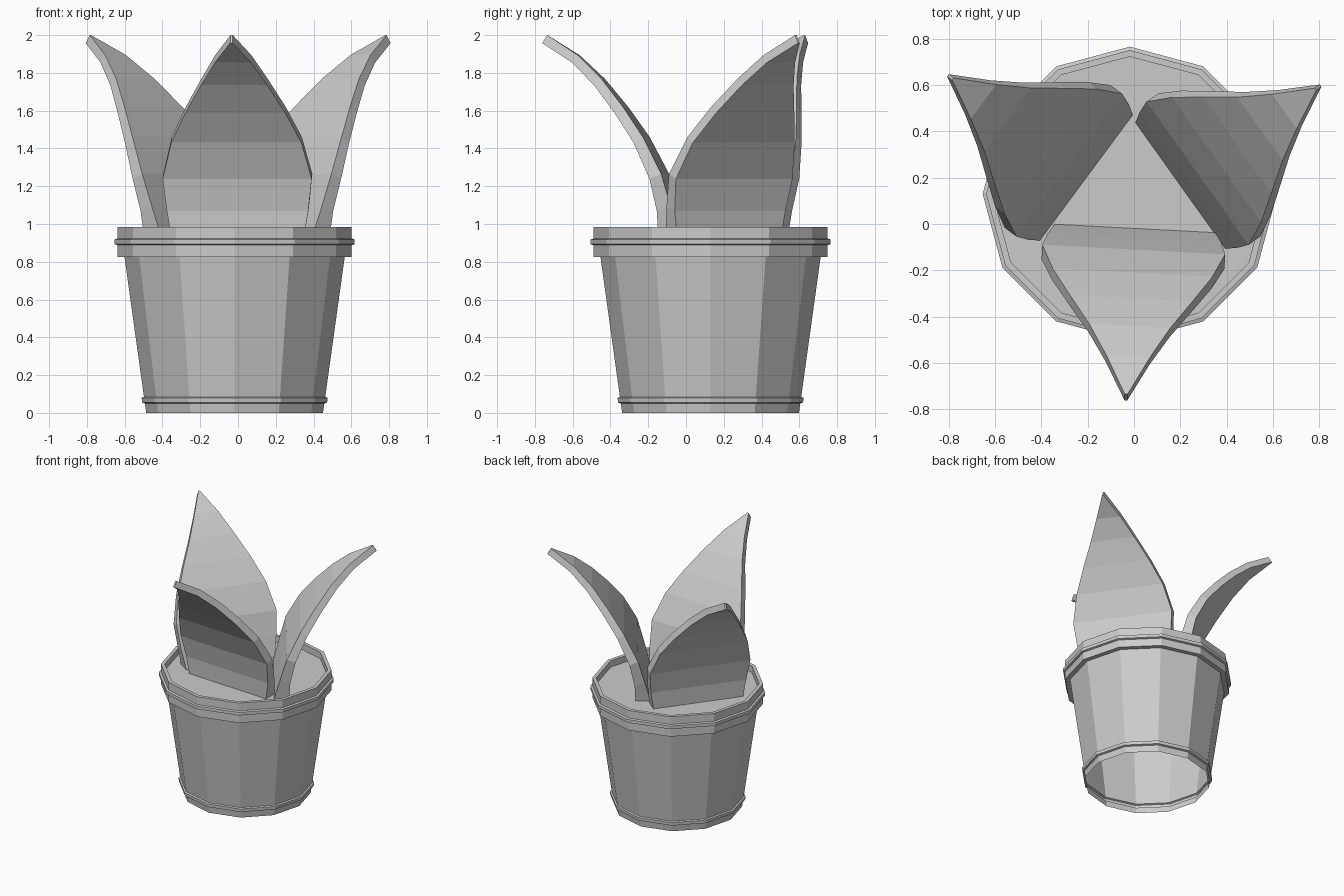
import bpy, bmesh, math
from mathutils import Vector

if "Cube" in bpy.data.objects:
    bpy.data.objects.remove(bpy.data.objects["Cube"], do_unlink=True)

# Single grey clay colour
clay = bpy.data.materials.new("clay_grey")
clay.use_nodes = True
grey = (0.6, 0.6, 0.6, 1)
clay.diffuse_color = grey
clay.node_tree.nodes["Principled BSDF"].inputs["Base Color"].default_value = grey

SIDES = 12
CENTER = Vector((-0.018, 0.13, 0))


def finish(name, bm, recalc=True):
    if recalc:
        bmesh.ops.recalc_face_normals(bm, faces=bm.faces)
    mesh = bpy.data.meshes.new(name)
    bm.to_mesh(mesh)
    bm.free()
    mesh.materials.append(clay)
    obj = bpy.data.objects.new(name, mesh)
    bpy.context.collection.objects.link(obj)
    return obj


def ring(bm, radius, z):
    step = math.tau / SIDES
    return [bm.verts.new(CENTER + Vector((radius * math.cos(i * step), radius * math.sin(i * step), z)))
            for i in range(SIDES)]


def lathe(name, profile):
    # Open shell turned from a (radius, height) profile
    bm = bmesh.new()
    rings = [ring(bm, r, z) for r, z in profile]
    for a, b in zip(rings, rings[1:]):
        for i in range(SIDES):
            j = (i + 1) % SIDES
            bm.faces.new((a[i], a[j], b[j], b[i]))
    return finish(name, bm, recalc=False)


# Pot shell, open underneath, with a foot band and a rim band
lathe("pot", [(0.468, 0), (0.475, 0.05), (0.490, 0.055), (0.492, 0.08), (0.48, 0.085),
              (0.583, 0.826), (0.62, 0.826), (0.62, 0.888), (0.635, 0.893), (0.635, 0.918),
              (0.62, 0.923), (0.62, 0.985), (0.592, 0.985), (0.592, 0.935)])

# Soil disc
bm = bmesh.new()
bm.faces.new(ring(bm, 0.592, 0.935))
finish("soil", bm)

# Leaf stations: outward reach, height, half width, thickness
LEAF = [(-0.075, 0.92, 0.345, 0.115), (-0.03, 1.09, 0.375, 0.078), (0.02, 1.265, 0.395, 0.068),
        (0.12, 1.46, 0.345, 0.058), (0.23, 1.62, 0.265, 0.055), (0.35, 1.77, 0.175, 0.052),
        (0.48, 1.895, 0.095, 0.05), (0.645, 2.0, 0.006, 0.05)]


def leaf(name, x, y, degrees, width):
    angle = math.radians(degrees)
    out = Vector((math.cos(angle), math.sin(angle), 0))
    side = Vector((-out.y, out.x, 0))
    base = Vector((x, y, 0))
    bm = bmesh.new()
    loops = []
    for i, (reach, z, half, thick) in enumerate(LEAF):
        before, after = LEAF[max(i - 1, 0)], LEAF[min(i + 1, len(LEAF) - 1)]
        run, rise = after[0] - before[0], after[1] - before[1]
        length = math.hypot(run, rise)
        inner = base + out * reach + Vector((0, 0, z))
        outer = inner + (out * rise - Vector((0, 0, run))) * (thick / length)
        w = side * half * width
        loops.append([bm.verts.new(p) for p in (inner - w, inner + w, outer + w, outer - w)])
    for a, b in zip(loops, loops[1:]):
        for i in range(4):
            j = (i + 1) % 4
            bm.faces.new((a[i], a[j], b[j], b[i]))
    bm.faces.new(loops[0])
    bm.faces.new(loops[-1])
    return finish(name, bm)


leaf("front_leaf", 0.0, -0.09, 267, 1.0)
leaf("left_leaf", 0.258, 0.207, 35.5, 0.96)
leaf("right_leaf", -0.263, 0.242, 143.5, 0.97)
